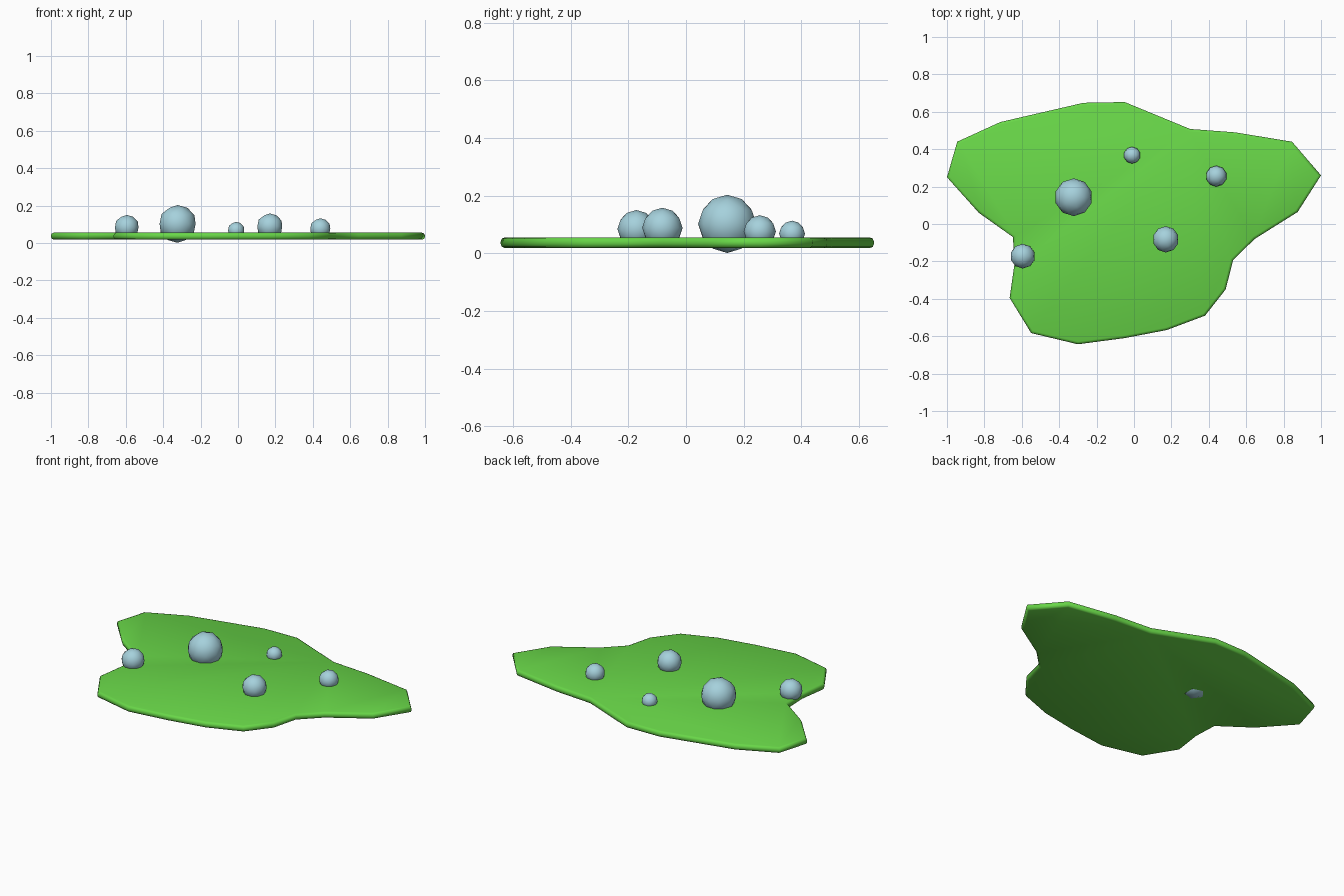
import bpy
import bmesh

cube = bpy.data.objects.get("Cube")
if cube:
    bpy.data.objects.remove(cube, do_unlink=True)


def make_material(name, color):
    mat = bpy.data.materials.new(name)
    mat.use_nodes = True
    mat.diffuse_color = color
    mat.node_tree.nodes["Principled BSDF"].inputs["Base Color"].default_value = color
    return mat


def add_object(name, bm, mat):
    mesh = bpy.data.meshes.new(name)
    for face in bm.faces:
        face.smooth = True
    bm.to_mesh(mesh)
    bm.free()
    mesh.materials.append(mat)
    obj = bpy.data.objects.new(name, mesh)
    bpy.context.scene.collection.objects.link(obj)
    return obj


leaf_green = make_material("leaf green", (0.14, 0.68, 0.065, 1))
dew_blue = make_material("dew blue", (0.38, 0.64, 0.72, 1))

# Leaf: an irregular outline extruded to a thin slab with rounded rims
outline = [
    (-1, .25), (-.945, .44), (-.715, .545), (-.27, .648), (-.05, .652),
    (.3, .508), (.54, .49), (.845, .44), (1, .26), (.875, .064),
    (.645, -.08), (.53, -.193), (.49, -.35), (.38, -.49), (.175, -.567),
    (-.05, -.61), (-.3, -.643), (-.55, -.583), (-.665, -.395),
    (-.64, -.22), (-.647, -.07), (-.83, .06)]
bottom, top = .018, .055
bm = bmesh.new()
base = bm.faces.new([bm.verts.new((x, y, bottom)) for x, y in outline])
cap = bmesh.ops.extrude_face_region(bm, geom=[base], use_keep_orig=True)
bmesh.ops.translate(bm, vec=(0, 0, top - bottom),
                    verts=[v for v in cap["geom"] if isinstance(v, bmesh.types.BMVert)])
bmesh.ops.recalc_face_normals(bm, faces=bm.faces)
rims = [e for e in bm.edges if abs(e.verts[0].co.z - e.verts[1].co.z) < .001]
bmesh.ops.bevel(bm, geom=rims, offset=.014, segments=2, profile=.5, affect="EDGES")
add_object("leaf", bm, leaf_green)

# Dew drops: low-poly balls sunk into the leaf (x, y, z, radius)
drops = {
    "large_drop": (-.323, .143, .102, .101),
    "left_front_drop": (.17, -.082, .088, .07),
    "right_edge_drop": (-.595, -.172, .084, .066),
    "left_back_drop": (.44, .256, .076, .056),
    "small_back_drop": (-.01, .368, .068, .045)}
for name, (x, y, z, radius) in drops.items():
    bm = bmesh.new()
    bmesh.ops.create_icosphere(bm, subdivisions=2, radius=radius)
    add_object(name, bm, dew_blue).location = (x, y, z)
